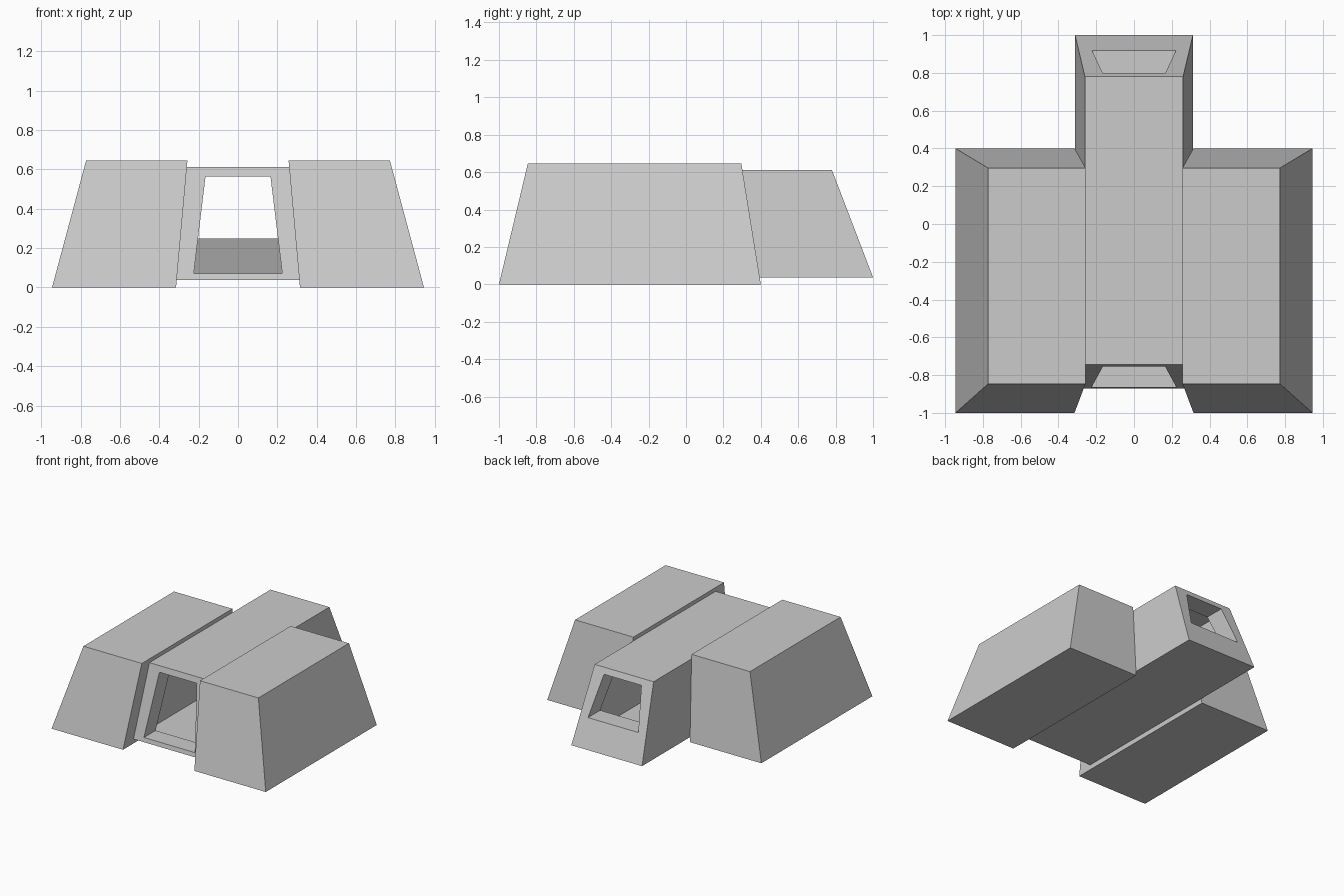
import bpy, bmesh

if "Cube" in bpy.data.objects:
    bpy.data.objects.remove(bpy.data.objects["Cube"])


def frustum(name, bottom, top):
    """Tapered box; bottom and top are (x0, x1, y0, y1, z)."""
    bm = bmesh.new()
    rings = []
    for x0, x1, y0, y1, z in (bottom, top):
        rings.append([bm.verts.new(p) for p in
                      ((x0, y0, z), (x1, y0, z), (x1, y1, z), (x0, y1, z))])
    lo, hi = rings
    bm.faces.new(lo[::-1])
    bm.faces.new(hi)
    for i in range(4):
        j = (i + 1) % 4
        bm.faces.new((lo[i], lo[j], hi[j], hi[i]))
    bmesh.ops.recalc_face_normals(bm, faces=bm.faces[:])
    mesh = bpy.data.meshes.new(name)
    bm.to_mesh(mesh)
    bm.free()
    obj = bpy.data.objects.new(name, mesh)
    bpy.context.collection.objects.link(obj)
    return obj


def cut(target, cutter):
    """Subtract cutter from target and discard the cutter."""
    cutter.hide_render = True
    mod = target.modifiers.new("cut", 'BOOLEAN')
    mod.operation = 'DIFFERENCE'
    mod.solver = 'EXACT'
    mod.object = cutter
    bpy.context.view_layer.objects.active = target
    bpy.ops.object.modifier_apply(modifier=mod.name)
    bpy.data.objects.remove(cutter)


# Side blocks, leaning in towards the middle
for side, s in (("left", -1), ("right", 1)):
    frustum(side + "_block",
            (*sorted((s * 0.315, s * 0.945)), -1.0, 0.4, 0.0),
            (*sorted((s * 0.257, s * 0.772)), -0.846, 0.296, 0.645))

# Central passage, raised a little above the ground
passage = frustum("central_passage",
                  (-0.312, 0.312, -0.872, 1.0, 0.037),
                  (-0.26, 0.26, -0.745, 0.78, 0.612))

# Hollow chamber inside, leaving thick end walls
cut(passage, frustum("chamber_cutter",
                     (-0.29, 0.29, -0.72, 0.84, 0.06),
                     (-0.242, 0.242, -0.60, 0.63, 0.59)))

# Tall front doorway and shorter rear window
cut(passage, frustum("door_cutter",
                     (-0.225, 0.225, -1.1, -0.4, 0.07),
                     (-0.165, 0.165, -1.1, -0.4, 0.565)))
cut(passage, frustum("window_cutter",
                     (-0.222, 0.222, 0.4, 1.1, 0.25),
                     (-0.165, 0.165, 0.4, 1.1, 0.565)))
